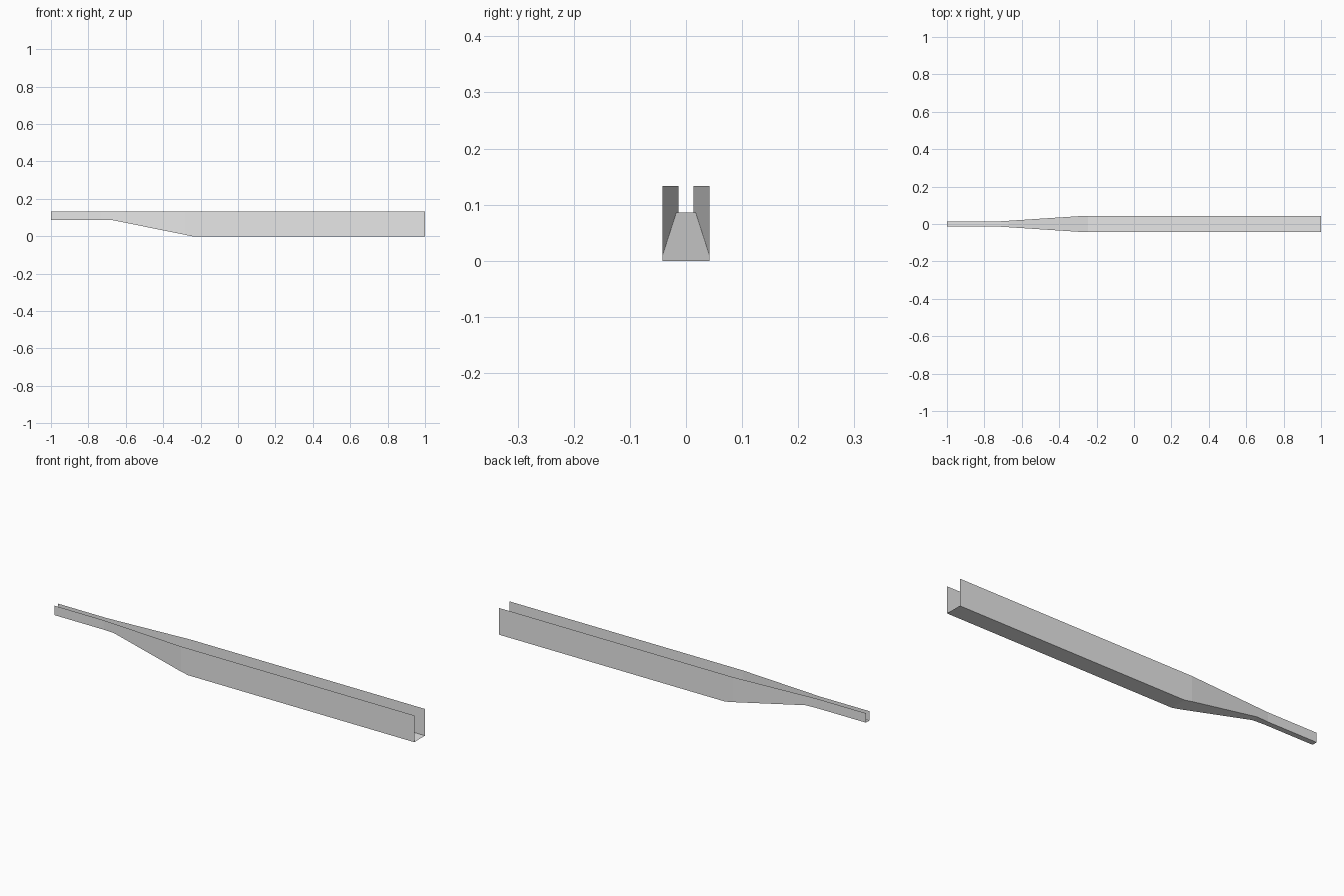
import bpy
import bmesh

if "Cube" in bpy.data.objects:
    bpy.data.objects.remove(bpy.data.objects["Cube"], do_unlink=True)

# Plain grey sheet metal
grey = bpy.data.materials.new("plain_grey")
grey.use_nodes = True
colour = (0.8, 0.8, 0.8, 1)
grey.diffuse_color = colour
grey.node_tree.nodes["Principled BSDF"].inputs["Base Color"].default_value = colour

RIM = 0.133
NARROW, WIDE = 0.0134, 0.0423
SHALLOW = 0.086
TAPER = (-0.73, -0.285)   # where the walls spread apart
DROP = (-0.67, -0.245)    # where the floor descends


def blend(x, span, a, b):
    t = min(max((x - span[0]) / (span[1] - span[0]), 0), 1)
    return a + (b - a) * t


# Open U-shaped channel: one bent sheet lofted through its stations
bm = bmesh.new()
rows = []
for x in sorted((-1, 1) + TAPER + DROP):
    half = blend(x, TAPER, NARROW, WIDE)
    floor = blend(x, DROP, SHALLOW, 0)
    section = ((-half, RIM), (-half, floor), (half, floor), (half, RIM))
    rows.append([bm.verts.new((x, y, z)) for y, z in section])

for a, b in zip(rows, rows[1:]):
    for i in range(3):
        bm.faces.new((a[i], a[i + 1], b[i + 1], b[i]))

mesh = bpy.data.meshes.new("channel")
bm.to_mesh(mesh)
bm.free()
mesh.materials.append(grey)
channel = bpy.data.objects.new("channel", mesh)
bpy.context.collection.objects.link(channel)
